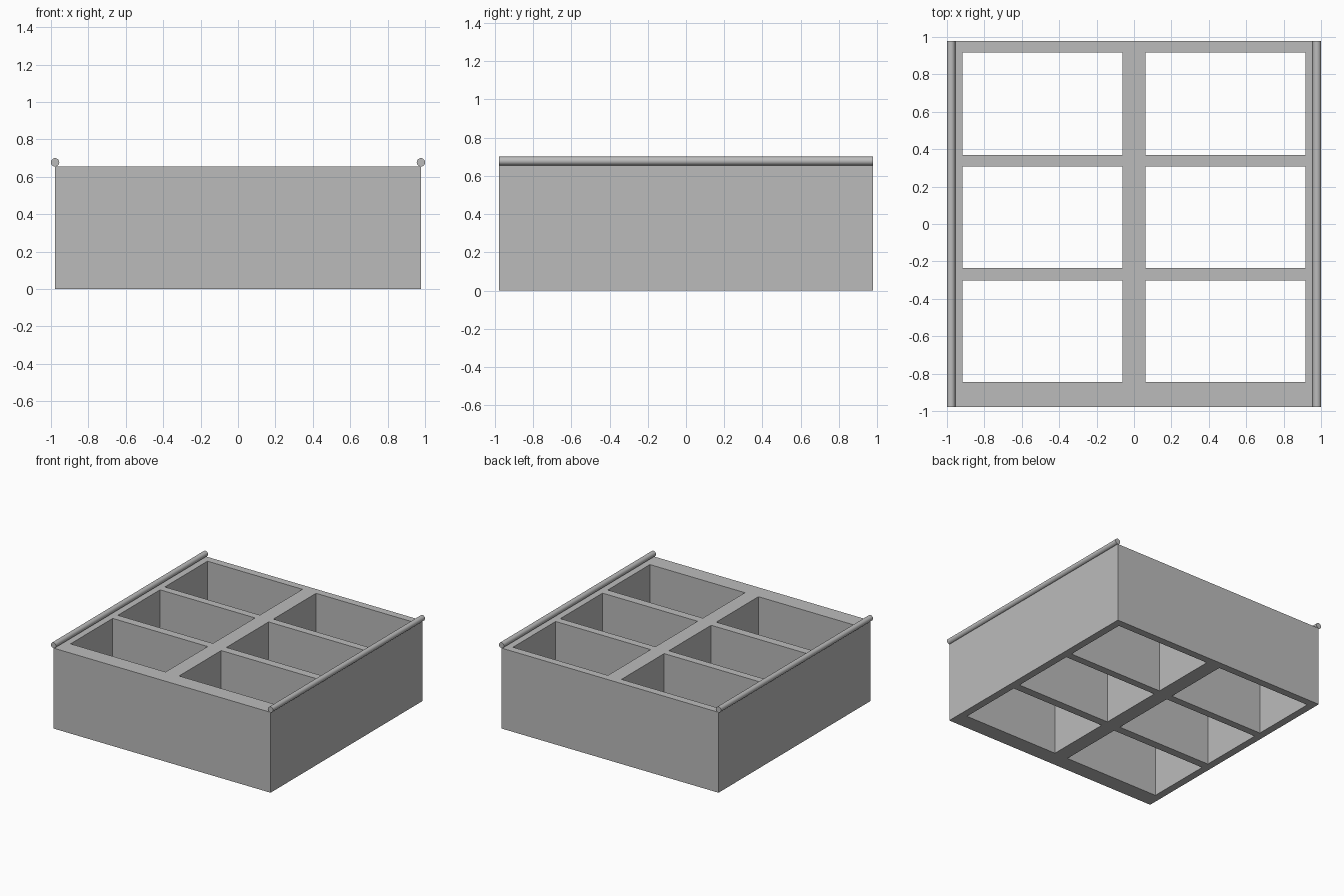
import bpy
import bmesh
import math

cube = bpy.data.objects.get("Cube")
if cube:
    bpy.data.objects.remove(cube, do_unlink=True)

HALF = 0.978      # half width of the square block
HEIGHT = 0.655
ROD_RADIUS = 0.0225

# Single grey material
grey = bpy.data.materials.new("grey")
grey.use_nodes = True
colour = (0.5, 0.5, 0.5, 1)
grey.diffuse_color = colour
grey.node_tree.nodes["Principled BSDF"].inputs["Base Color"].default_value = colour

# Tray plan: odd cells in both directions are the open compartments
xs = [-HALF, -0.917, -0.061, 0.061, 0.917, HALF]
ys = [-HALF, -0.845, -0.303, -0.236, 0.307, 0.368, 0.917, HALF]

bm = bmesh.new()
grid = [[bm.verts.new((x, y, 0)) for y in ys] for x in xs]
for i in range(len(xs) - 1):
    for j in range(len(ys) - 1):
        if not (i % 2 and j % 2):
            bm.faces.new((grid[i][j], grid[i + 1][j],
                          grid[i + 1][j + 1], grid[i][j + 1]))

# Raise the plan into walls, keeping the underside
raised = bmesh.ops.extrude_face_region(bm, geom=bm.faces[:], use_keep_orig=True)
top = [v for v in raised["geom"] if isinstance(v, bmesh.types.BMVert)]
bmesh.ops.translate(bm, verts=top, vec=(0, 0, HEIGHT))
bmesh.ops.recalc_face_normals(bm, faces=bm.faces[:])

mesh = bpy.data.meshes.new("compartment_tray")
bm.to_mesh(mesh)
bm.free()
mesh.materials.append(grey)
tray = bpy.data.objects.new("compartment_tray", mesh)
bpy.context.collection.objects.link(tray)

# Round rail resting on each side edge
for name, side in (("left_rail", 1), ("right_rail", -1)):
    bpy.ops.mesh.primitive_cylinder_add(
        vertices=32, radius=ROD_RADIUS, depth=2 * HALF,
        location=(side * HALF, 0, HEIGHT + ROD_RADIUS),
        rotation=(math.pi / 2, 0, 0))
    rail = bpy.context.object
    rail.name = name
    rail.data.materials.append(grey)
    bpy.ops.object.shade_smooth_by_angle()
